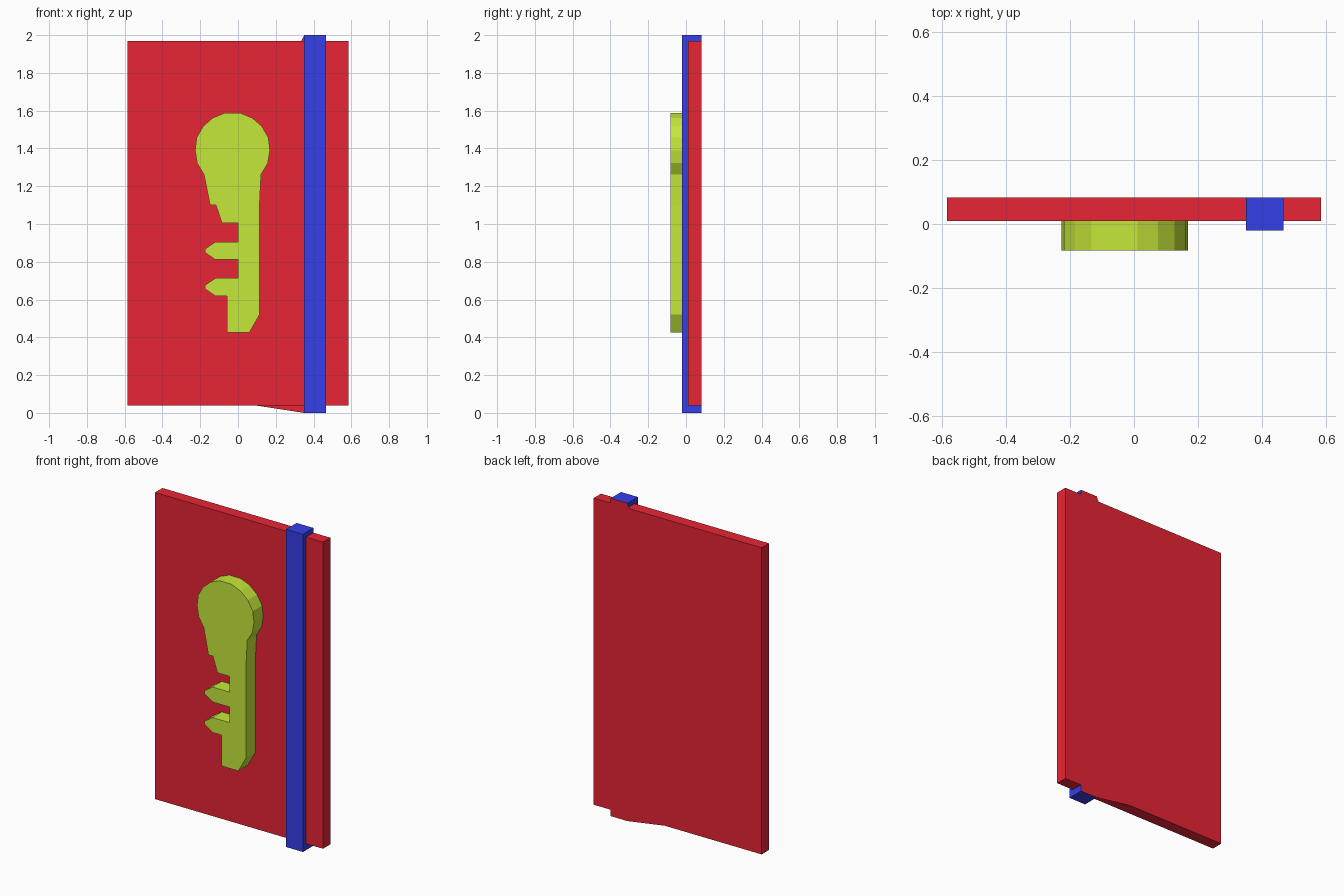
import bpy, bmesh

if "Cube" in bpy.data.objects:
    bpy.data.objects.remove(bpy.data.objects["Cube"])

BACK, FACE, STRAP_FRONT, KEY_FRONT = 0.083, 0.01, -0.021, -0.083


def material(name, color):
    m = bpy.data.materials.new(name)
    m.diffuse_color = (*color, 1)
    m.use_nodes = True
    m.node_tree.nodes["Principled BSDF"].inputs["Base Color"].default_value = m.diffuse_color
    return m


def plate(name, outline, y_front, y_back, mat, back=True):
    """Extrude an (x, z) outline from y_front to y_back, optionally open at the back."""
    bm = bmesh.new()
    front = [bm.verts.new((x, y_front, z)) for x, z in outline]
    bm.faces.new(front)
    if y_back != y_front:
        rear = [bm.verts.new((x, y_back, z)) for x, z in outline]
        n = len(outline)
        for i in range(n):
            j = (i + 1) % n
            bm.faces.new((front[j], front[i], rear[i], rear[j]))
        if back:
            bm.faces.new(rear[::-1])
    # every outline runs counter-clockwise seen from outside
    mesh = bpy.data.meshes.new(name)
    bm.to_mesh(mesh)
    bm.free()
    mesh.materials.append(mat)
    ob = bpy.data.objects.new(name, mesh)
    bpy.context.collection.objects.link(ob)
    return ob


def rect(x0, x1, z0, z1):
    return [(x0, z0), (x1, z0), (x1, z1), (x0, z1)]


red = material("red", (0.81, 0.018, 0.036))
blue = material("blue", (0.036, 0.05, 0.81))
lime = material("lime", (0.56, 0.81, 0.042))

# Board and the band running down it, both closed by the shared back sheet
plate("board", rect(-0.585, 0.585, 0.04, 1.97), FACE, BACK, red, back=False)
plate("band", rect(0.35, 0.467, 0, 2), STRAP_FRONT, BACK, blue, back=False)

# Back sheet, with tabs reaching the ends of the band (listed to face +y)
sheet = [(-0.585, 0.04), (0.09, 0.04), (0.35, 0), (0.467, 0), (0.467, 0.04),
         (0.585, 0.04), (0.585, 1.97), (0.467, 1.97), (0.467, 2), (0.35, 2),
         (0.335, 1.97), (-0.585, 1.97)]
plate("back_sheet", sheet[::-1], BACK, BACK, red)

# Key: mirrored round head, then the toothed blade
cx = -0.029
half_head = [(0.13, 1.262), (0.187, 1.322), (0.198, 1.39), (0.19, 1.457),
             (0.155, 1.518), (0.104, 1.562), (0.04, 1.588)]
head = [(cx + x, z) for x, z in half_head]
head += [(cx - x, z) for x, z in reversed(half_head)]
head[0] = (0.122, 1.262)
head[-1] = (-0.18, 1.262)


def tooth(z, root_low):
    """One pointed tooth, outlined from its top edge to its bottom edge."""
    return [(0, z + 0.048), (-0.12, z + 0.048), (-0.176, z + 0.01),
            (-0.176, z - 0.007), (-0.12, z - 0.046), (root_low, z - 0.046)]


blade = [(-0.148, 1.10), (-0.117, 1.10), (-0.085, 1.004), (0, 1.004)]
blade += tooth(0.857, 0) + tooth(0.665, -0.057)
blade += [(-0.057, 0.425), (0.06, 0.425), (0.114, 0.52), (0.114, 1.10)]
plate("key", head + blade, KEY_FRONT, FACE, lime)
